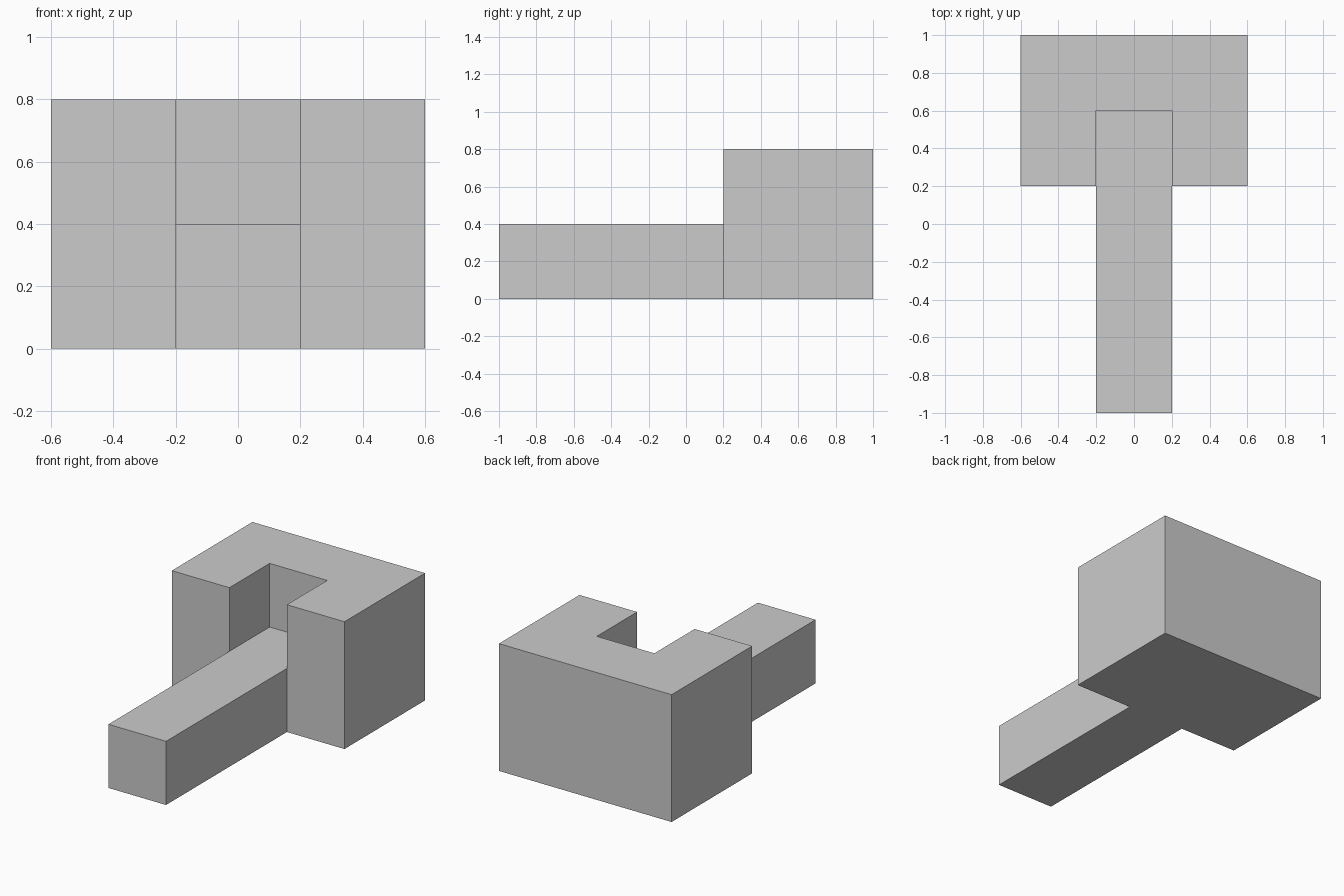
import bpy

cube = bpy.data.objects.get("Cube")
if cube:
    bpy.data.objects.remove(cube, do_unlink=True)

GREY = (0.6, 0.6, 0.6, 1)
mat = bpy.data.materials.new("plain grey")
mat.use_nodes = True
mat.diffuse_color = GREY
mat.node_tree.nodes["Principled BSDF"].inputs["Base Color"].default_value = GREY


def box(name, low, high):
    """Axis-aligned box between two corners."""
    centre = [(a + b) / 2 for a, b in zip(low, high)]
    bpy.ops.mesh.primitive_cube_add(size=1, location=centre)
    obj = bpy.context.object
    obj.name = name
    obj.scale = [b - a for a, b in zip(low, high)]
    bpy.ops.object.transform_apply(location=True, rotation=False, scale=True)
    obj.data.materials.append(mat)
    return obj


def combine(target, helper, operation):
    """Apply a boolean and discard the helper."""
    mod = target.modifiers.new(operation.lower(), "BOOLEAN")
    mod.operation = operation
    mod.solver = "EXACT"
    mod.object = helper
    bpy.context.view_layer.objects.active = target
    bpy.ops.object.modifier_apply(modifier=mod.name)
    bpy.data.objects.remove(helper, do_unlink=True)


# Rear block with a slot open at the front and top
body = box("slotted_block_with_arm", (-0.6, 0.2, 0), (0.6, 1, 0.8))
combine(body, box("slot_cutter", (-0.2, 0, 0.4), (0.2, 0.6, 1)), "DIFFERENCE")

# Long arm running forward, level with the slot floor
combine(body, box("arm", (-0.2, -1, 0), (0.2, 0.4, 0.4)), "UNION")

# Merge coplanar faces left by the joins
flat = body.modifiers.new("merge_flat_faces", "DECIMATE")
flat.decimate_type = "DISSOLVE"
bpy.ops.object.modifier_apply(modifier=flat.name)
